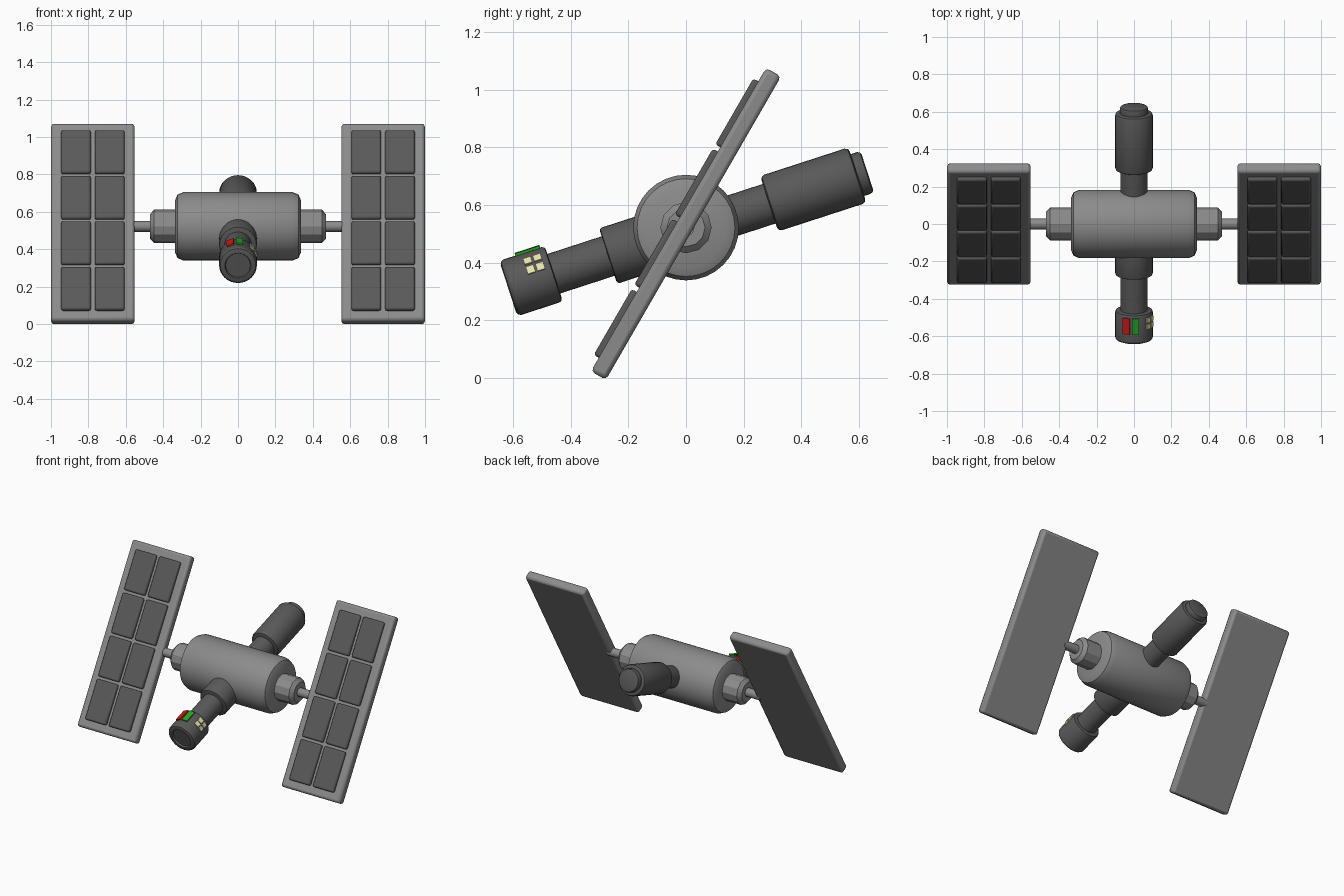
import bpy, bmesh
from math import radians, sin, cos, pi
from mathutils import Matrix, Vector

default = bpy.data.objects.get("Cube")
if default:
    bpy.data.objects.remove(default)


def material(name, rgb):
    m = bpy.data.materials.new(name)
    m.use_nodes = True
    m.diffuse_color = (*rgb, 1)
    m.node_tree.nodes["Principled BSDF"].inputs["Base Color"].default_value = (*rgb, 1)
    return m


GREY = material("hull grey", (0.26, 0.26, 0.26))
DARK = material("dark grey", (0.1, 0.1, 0.1))
RED = material("signal red", (0.6, 0.01, 0.01))
GREEN = material("signal green", (0.02, 0.36, 0.02))
YELLOW = material("window yellow", (0.8, 0.77, 0.42))


def finish(name, bm, mat, matrix, bevel=0):
    bmesh.ops.recalc_face_normals(bm, faces=bm.faces)
    mesh = bpy.data.meshes.new(name)
    bm.to_mesh(mesh)
    bm.free()
    mesh.materials.append(mat)
    ob = bpy.data.objects.new(name, mesh)
    bpy.context.collection.objects.link(ob)
    ob.matrix_world = matrix
    if bevel:
        mod = ob.modifiers.new("edge_bevel", "BEVEL")
        mod.width = bevel
        mod.segments = 2
    bpy.ops.object.select_all(action="DESELECT")
    ob.select_set(True)
    bpy.context.view_layer.objects.active = ob
    bpy.ops.object.shade_smooth_by_angle(angle=radians(24))
    return ob


def lathe(name, profile, mat, matrix, sides=32):
    """Turn (position, radius) pairs around local z and cap the ends."""
    bm = bmesh.new()
    rings = [[bm.verts.new((r * cos(2 * pi * i / sides), r * sin(2 * pi * i / sides), p))
              for i in range(sides)] for p, r in profile]
    for a, b in zip(rings, rings[1:]):
        for i in range(sides):
            j = (i + 1) % sides
            bm.faces.new((a[i], a[j], b[j], b[i]))
    bm.faces.new(rings[0])
    bm.faces.new(rings[-1])
    return finish(name, bm, mat, matrix)


def drum(start, end, radius, b):
    """Profile of a cylinder with rounded rims."""
    rim = [(0, b), (b * 0.3, b * 0.3), (b, 0)]
    return ([(start + p, radius - d) for p, d in rim]
            + [(end - p, radius - d) for p, d in reversed(rim)])


def box(name, centre, size, mat, matrix, bevel=0):
    bm = bmesh.new()
    bmesh.ops.create_cube(bm, size=1)
    bmesh.ops.scale(bm, vec=Vector(size), verts=bm.verts)
    bmesh.ops.translate(bm, vec=Vector(centre), verts=bm.verts)
    return finish(name, bm, mat, matrix, bevel)


# Central hull, lying along x
HUB_Z = 0.522
hull = Matrix.Translation((0, 0, HUB_Z)) @ Matrix.Rotation(radians(90), 4, "Y")
lathe("main_hull", drum(-0.337, 0.337, 0.183, 0.045), GREY, hull)

# Tilted module chain through the hull, front end at negative positions
chain = Matrix.Translation((0, 0.003, HUB_Z - 0.01)) @ Matrix.Rotation(radians(-72), 4, "X")
lathe("front_module",
      [(-0.64, 0.062), (-0.64, 0.066), (-0.651, 0.07), (-0.651, 0.085), (-0.647, 0.095),
       (-0.637, 0.101), (-0.498, 0.101), (-0.488, 0.097), (-0.485, 0.088)], DARK, chain)
lathe("front_tube", [(-0.5, 0.072), (-0.25, 0.072)], DARK, chain)
lathe("front_collar", drum(-0.287, -0.06, 0.101, 0.01), DARK, chain)
lathe("back_neck", [(0.1, 0.072), (0.32, 0.072)], DARK, chain)
lathe("back_module", drum(0.3, 0.622, 0.101, 0.015), DARK, chain)
lathe("back_cap", drum(0.6, 0.658, 0.076, 0.013), DARK, chain)

# Signal plates on top of the front module
for name, angle, mat in (("red_plate", -23, RED), ("green_plate", 4, GREEN)):
    turn = chain @ Matrix.Rotation(radians(angle), 4, "Z")
    box(name, (0, -0.105, -0.547), (0.038, 0.009, 0.09), mat, turn)

# Two by two windows on the left flank of the front module
for i, angle in enumerate((47, 68)):
    turn = chain @ Matrix.Rotation(radians(angle), 4, "Z")
    for j, along in enumerate((-0.557, -0.522)):
        box(f"window_{i}_{j}", (0, -0.102, along), (0.028, 0.009, 0.028), YELLOW, turn)

# Hubs, struts and solar wings on both sides
for side, label in ((1, "left"), (-1, "right")):
    arm = Matrix.Translation((0, 0, HUB_Z)) @ Matrix.Rotation(radians(90 * side), 4, "Y")
    lathe(f"{label}_hub", [(0.32, 0.089), (0.448, 0.089), (0.47, 0.066)], GREY, arm, 12)
    lathe(f"{label}_strut", [(0.45, 0.029), (0.58, 0.029)], GREY, arm, 16)

    wing = Matrix.Translation((0.776 * side, 0, 0.535)) @ Matrix.Rotation(radians(60), 4, "X")
    box(f"{label}_wing_frame", (0, 0, 0), (0.446, 1.215, 0.06), GREY, wing, 0.015)
    for col in (-1, 1):
        for row in range(4):
            box(f"{label}_cell_{col}_{row}", (0.09 * col, (row - 1.5) * 0.281, 0.035),
                (0.158, 0.264, 0.03), DARK, wing, 0.01)
